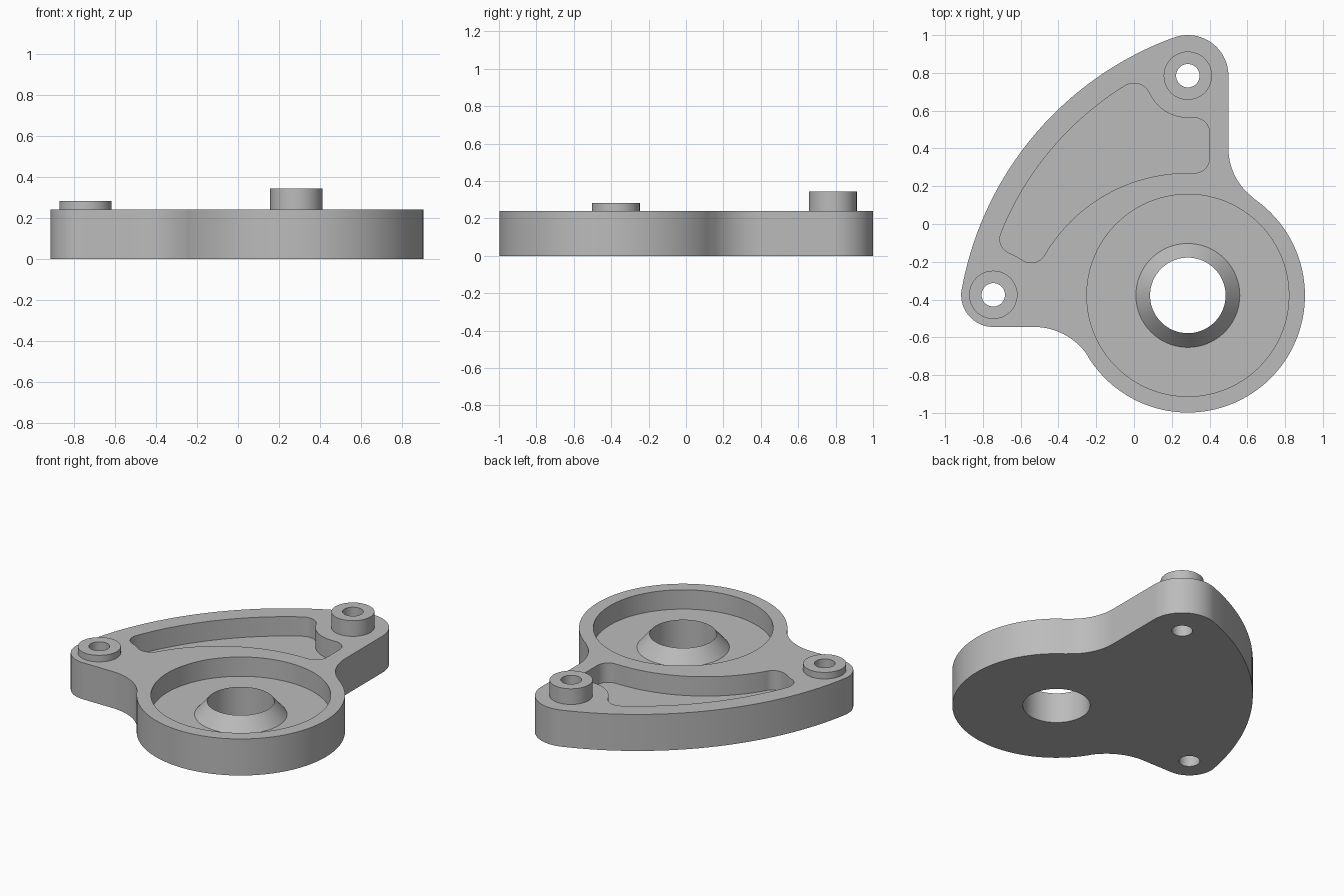
import bpy, bmesh
from math import cos, sin, pi, radians
from mathutils import Vector

cube = bpy.data.objects.get("Cube")
if cube:
    bpy.data.objects.remove(cube, do_unlink=True)

steel = bpy.data.materials.new("plain grey")
steel.use_nodes = True
GREY = (0.5, 0.5, 0.5, 1)
steel.diffuse_color = GREY
steel.node_tree.nodes["Principled BSDF"].inputs["Base Color"].default_value = GREY

HUB = (0.285, -0.378)      # large round end
BACK = (0.285, 0.785)      # rear lug
SIDE = (-0.745, -0.375)    # side lug
SWEEP = (0.81, -0.657)     # centre of the long curved edge
TOP, FLOOR = 0.24, 0.113


def arc(centre, r, start, end):
    """Points on an arc, angles in degrees."""
    n = max(6, int(abs(end - start) * (0.25 + 0.35 * min(r, 1))))
    angles = [radians(start + (end - start) * i / n) for i in range(n + 1)]
    return [Vector((centre[0] + r * cos(a), centre[1] + r * sin(a))) for a in angles]


def join(*arcs):
    """Chain arcs into one closed outline, dropping doubled points."""
    points = []
    for p in (p for a in arcs for p in a):
        if not points or (p - points[-1]).length > 0.006:
            points.append(p)
    if (points[0] - points[-1]).length < 0.006:
        points.pop()
    return points


def finish(name, bm):
    bmesh.ops.recalc_face_normals(bm, faces=bm.faces)
    mesh = bpy.data.meshes.new(name)
    bm.to_mesh(mesh)
    bm.free()
    mesh.materials.append(steel)
    obj = bpy.data.objects.new(name, mesh)
    bpy.context.collection.objects.link(obj)
    return obj


def prism(name, outline, z0, z1):
    bm = bmesh.new()
    face = bm.faces.new([bm.verts.new((p.x, p.y, z0)) for p in outline])
    new = bmesh.ops.extrude_face_region(bm, geom=[face], use_keep_orig=True)["geom"]
    bmesh.ops.translate(bm, vec=(0, 0, z1 - z0),
                        verts=[v for v in new if isinstance(v, bmesh.types.BMVert)])
    return finish(name, bm)


def lathe(name, centre, profile, steps=96):
    """Spin a closed (radius, z) profile around a vertical axis."""
    bm = bmesh.new()
    verts = [bm.verts.new((centre[0] + r, centre[1], z)) for r, z in profile]
    edges = [bm.edges.new((v, verts[i - 1])) for i, v in enumerate(verts)
             if profile[i][0] > 0 or profile[i - 1][0] > 0]
    bmesh.ops.spin(bm, geom=verts + edges, cent=(*centre, 0), axis=(0, 0, 1),
                   angle=2 * pi, steps=steps)
    bmesh.ops.remove_doubles(bm, verts=bm.verts, dist=0.0002)
    return finish(name, bm)


def activate(obj):
    bpy.ops.object.select_all(action='DESELECT')
    obj.select_set(True)
    bpy.context.view_layer.objects.active = obj


def cut(obj, cutter):
    mod = obj.modifiers.new("cut", 'BOOLEAN')
    mod.operation, mod.solver, mod.object = 'DIFFERENCE', 'EXACT', cutter
    activate(obj)
    bpy.ops.object.modifier_apply(modifier=mod.name)
    bpy.data.objects.remove(cutter, do_unlink=True)


# Plate: round hub, two lugs, hollow fillets and one long curved edge
plate = prism("plate", join(
    arc(HUB, 0.62, 212.2, 415.2),
    arc((0.824, 0.4), 0.324, 235.2, 180),
    arc(BACK, 0.215, 0, 110),
    arc(SWEEP, 1.75, 110, 169.7),
    arc(SIDE, 0.17, 169.7, 270),
    arc((-0.53, -0.888), 0.343, 90, 32.2)), 0, TOP)

# Hub recess with a raised cone around the through hole
cut(plate, lathe("hub_cutter", HUB, [
    (0, -0.1), (0.2, -0.1), (0.2, 0.2), (0.275, FLOOR),
    (0.535, FLOOR), (0.535, 0.4), (0, 0.4)]))

# Lightening pocket that bends around the hub and both lugs
cut(plate, prism("pocket_cutter", join(
    arc((0, 0.655), 0.09, 121.7, 24.5),
    arc(BACK, 0.223, 204.5, 270),
    arc((0.32, 0.482), 0.08, 90, 0),
    arc((0.32, 0.35), 0.08, 0, -90),
    arc((0.285, -0.61), 0.88, 90, 149.3),
    arc((-0.545, -0.12), 0.085, -30.7, -128.1),
    arc(SIDE, 0.237, 51.9, 68.7),
    arc((-0.63, -0.08), 0.08, -111.3, -201.8),
    arc(SWEEP, 1.632, 158.2, 121.7)), FLOOR, 0.4))

# Bolt holes and the raised bosses around them
parts = [plate]
for name, centre, height in (("rear_boss", BACK, 0.343), ("side_boss", SIDE, 0.283)):
    cut(plate, lathe("hole_cutter", centre,
                     [(0, -0.1), (0.062, -0.1), (0.062, 0.4), (0, 0.4)], 48))
    parts.append(lathe(name, centre, [
        (0.062, TOP), (0.062, height), (0.128, height), (0.128, TOP)], 48))

for part in parts:
    activate(part)
    bpy.ops.object.shade_smooth_by_angle(angle=radians(30))
